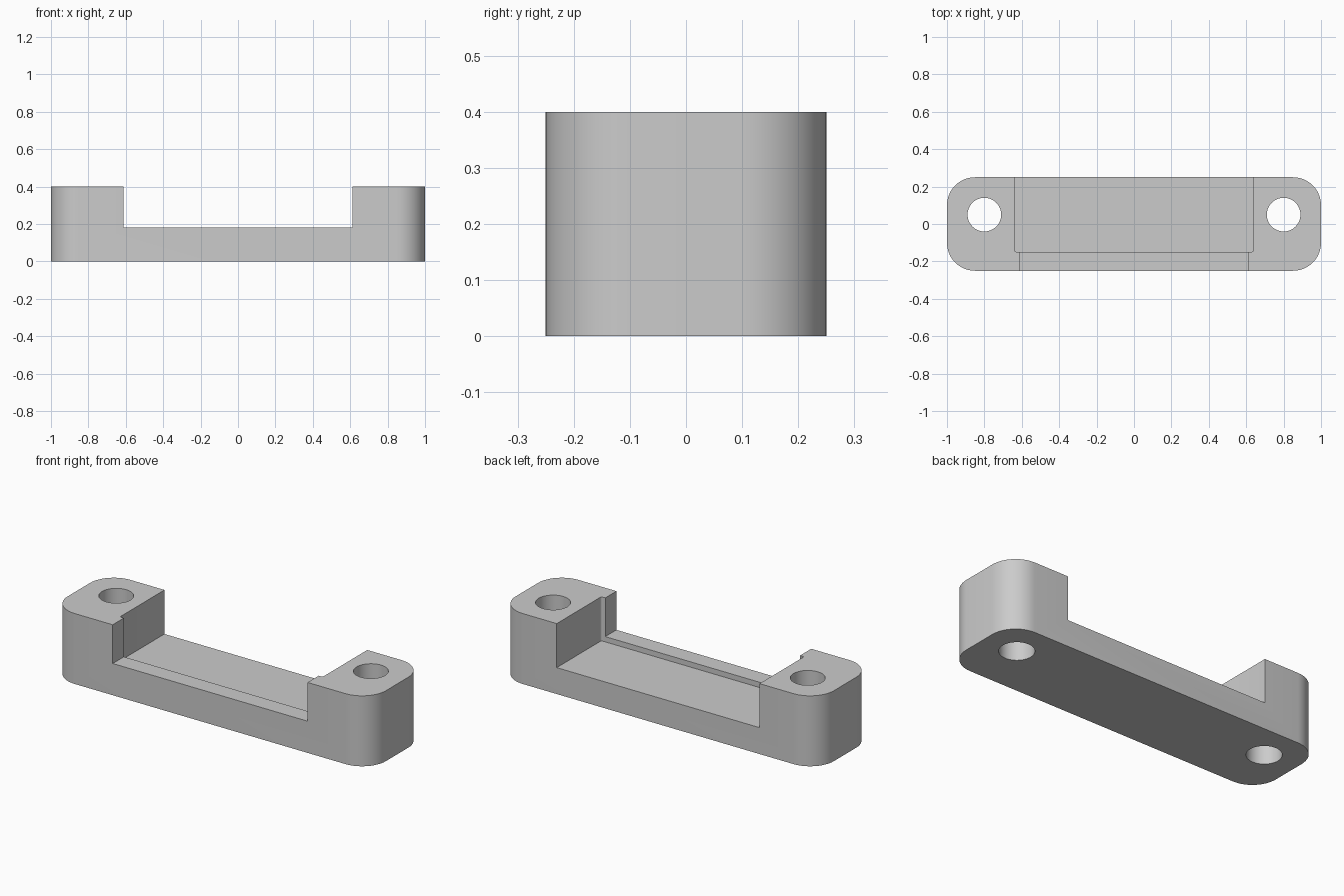
import bpy
import math

default = bpy.data.objects.get("Cube")
if default:
    bpy.data.objects.remove(default, do_unlink=True)

# Single plain grey finish
grey = bpy.data.materials.new("plain grey")
grey.use_nodes = True
colour = (0.6, 0.6, 0.6, 1)
grey.diffuse_color = colour
grey.node_tree.nodes["Principled BSDF"].inputs["Base Color"].default_value = colour


def rounded_block(name, x, y, z, radius, steps):
    """Upright prism over the x, y and z ranges with rounded vertical edges."""
    corners = [(x[1], y[1]), (x[0], y[1]), (x[0], y[0]), (x[1], y[0])]
    mid_x, mid_y = sum(x) / 2, sum(y) / 2
    ring = []
    for i, (cx, cy) in enumerate(corners):
        cx -= math.copysign(radius, cx - mid_x)
        cy -= math.copysign(radius, cy - mid_y)
        for s in range(steps + 1 if radius else 1):
            a = (i + s / steps) * math.pi / 2
            ring.append((cx + radius * math.cos(a), cy + radius * math.sin(a)))
    n = len(ring)
    verts = [(px, py, h) for h in z for px, py in ring]
    faces = [tuple(reversed(range(n))), tuple(range(n, 2 * n))]
    faces += [(i, (i + 1) % n, n + (i + 1) % n, n + i) for i in range(n)]
    mesh = bpy.data.meshes.new(name)
    mesh.from_pydata(verts, [], faces)
    mesh.materials.append(grey)
    obj = bpy.data.objects.new(name, mesh)
    bpy.context.collection.objects.link(obj)
    return obj


def cut(target, cutter):
    """Subtract the cutter, then discard it."""
    bpy.context.view_layer.objects.active = target
    mod = target.modifiers.new("cut", 'BOOLEAN')
    mod.operation = 'DIFFERENCE'
    mod.solver = 'EXACT'
    mod.object = cutter
    bpy.ops.object.modifier_apply(modifier=mod.name)
    bpy.data.objects.remove(cutter, do_unlink=True)


# Bracket body with rounded ends
bracket = rounded_block("bracket_body", (-1, 1), (-0.25, 0.25), (0, 0.4), 0.15, 12)

# Deep pocket, open at the back and top
cut(bracket, rounded_block("pocket_cutter", (-0.637, 0.637), (-0.15, 0.5),
                           (0.15, 0.6), 0.01, 4))
# Narrower opening above the front lip
cut(bracket, rounded_block("front_opening_cutter", (-0.612, 0.612), (-0.5, 0.1),
                           (0.18, 0.6), 0, 1))
# Screw holes through both posts
for side in (-1, 1):
    bpy.ops.mesh.primitive_cylinder_add(vertices=48, radius=0.09, depth=1,
                                        location=(side * 0.8, 0.05, 0.2))
    hole = bpy.context.object
    hole.data.materials.append(grey)
    cut(bracket, hole)

# Smooth the curved walls and keep the edges crisp
bpy.ops.object.select_all(action='DESELECT')
bracket.select_set(True)
bpy.context.view_layer.objects.active = bracket
bpy.ops.object.shade_smooth_by_angle(angle=math.radians(30))
